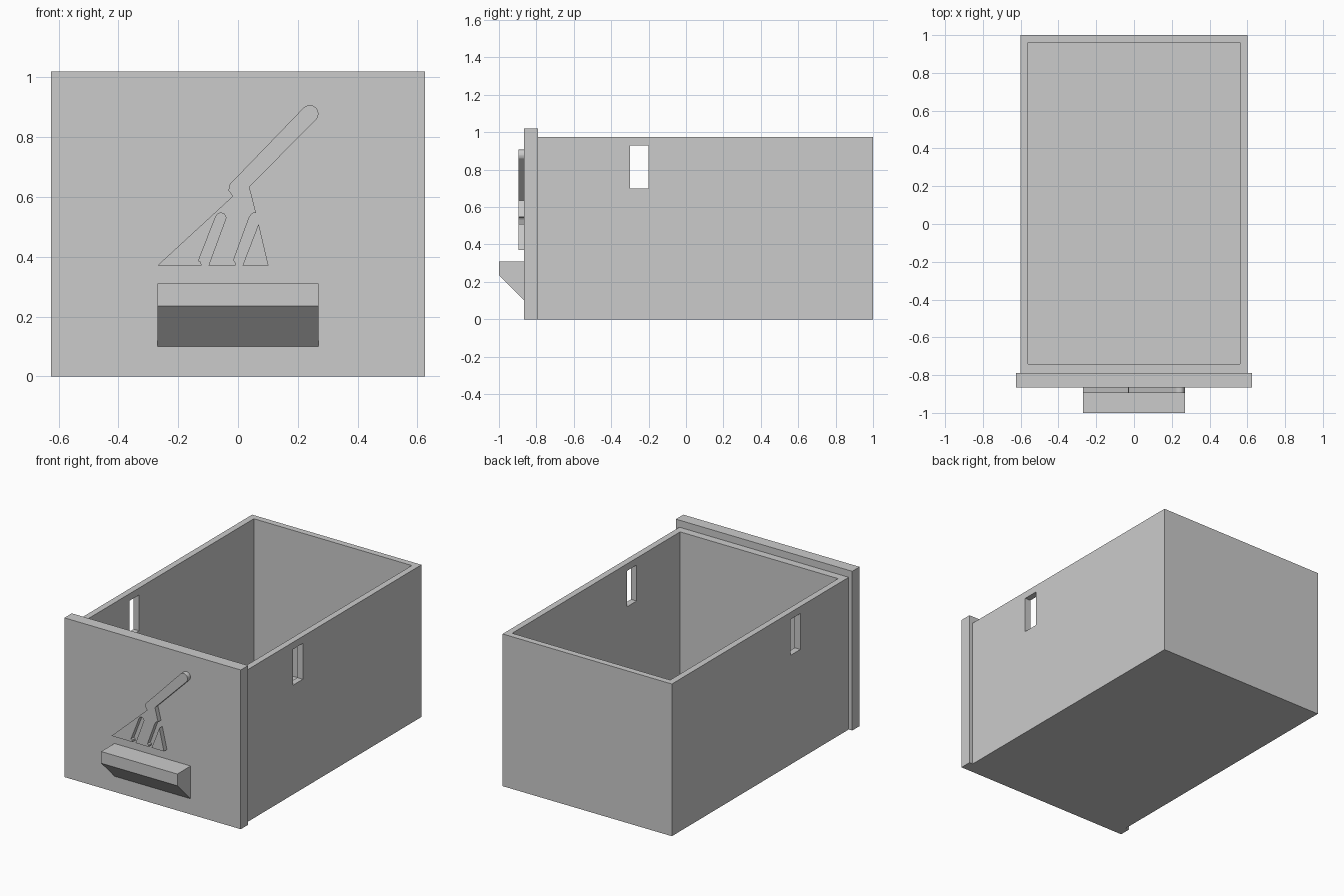
import bpy
import bmesh
from math import radians, sin, cos

cube = bpy.data.objects.get("Cube")
if cube:
    bpy.data.objects.remove(cube, do_unlink=True)

grey = bpy.data.materials.new("plain grey")
grey.use_nodes = True
COLOUR = (0.6, 0.6, 0.6, 1)
grey.diffuse_color = COLOUR
grey.node_tree.nodes["Principled BSDF"].inputs["Base Color"].default_value = COLOUR


def extrude(name, outline, vector):
    """Solid made by sweeping a flat outline along a vector."""
    bm = bmesh.new()
    face = bm.faces.new([bm.verts.new(p) for p in outline])
    swept = bmesh.ops.extrude_face_region(bm, geom=[face])["geom"]
    verts = [g for g in swept if isinstance(g, bmesh.types.BMVert)]
    bmesh.ops.translate(bm, verts=verts, vec=vector)
    bmesh.ops.recalc_face_normals(bm, faces=bm.faces)
    mesh = bpy.data.meshes.new(name)
    bm.to_mesh(mesh)
    bm.free()
    mesh.materials.append(grey)
    obj = bpy.data.objects.new(name, mesh)
    bpy.context.collection.objects.link(obj)
    return obj


def block(name, x, y, z):
    """Box from its extents on each axis."""
    base = [(x[0], y[0], z[0]), (x[1], y[0], z[0]), (x[1], y[1], z[0]), (x[0], y[1], z[0])]
    return extrude(name, base, (0, 0, z[1] - z[0]))


def cut(obj, cutter):
    cutter.hide_render = True
    mod = obj.modifiers.new("cut", 'BOOLEAN')
    mod.operation = 'DIFFERENCE'
    mod.solver = 'EXACT'
    mod.object = cutter
    bpy.context.view_layer.objects.active = obj
    bpy.ops.object.modifier_apply(modifier=mod.name)
    bpy.data.objects.remove(cutter, do_unlink=True)


# Open drawer box with a slot through both side walls
box = block("drawer_box", (-0.6, 0.6), (-0.79, 1), (0, 0.975))
cut(box, block("cavity_cutter", (-0.56, 0.56), (-0.74, 0.96), (0.04, 1.2)))
cut(box, block("slot_cutter", (-0.8, 0.8), (-0.3, -0.2), (0.7, 0.93)))

# Front panel, slightly wider and taller than the box
block("front_panel", (-0.625, 0.625), (-0.865, -0.79), (0, 1.02))

# Pull with a sloping underside
pull = [(-0.865, 0.31), (-1, 0.31), (-1, 0.235), (-0.865, 0.1)]
extrude("pull_handle", [(-0.27, y, z) for y, z in pull], (0.54, 0, 0))

# Raised brush: rounded stick, shoulder and slit bristles
brush = [(0.24 + 0.029 * cos(radians(a)), 0.878 + 0.029 * sin(radians(a)))
         for a in range(-45, 136, 15)]
brush += [(-0.028, 0.642), (-0.032, 0.622), (-0.018, 0.602), (-0.27, 0.37),
          (-0.122, 0.37), (-0.124, 0.382), (-0.132, 0.387), (-0.075, 0.533),
          (-0.068, 0.543), (-0.058, 0.547), (-0.046, 0.543), (-0.04, 0.53),
          (-0.099, 0.37), (-0.008, 0.37), (-0.008, 0.38), (-0.015, 0.388),
          (0.038, 0.533), (0.047, 0.545), (0.06, 0.547), (0.038, 0.634)]
tip = [(0.069, 0.51), (0.015, 0.37), (0.102, 0.37)]
for name, outline in (("brush_relief", brush), ("bristle_relief", tip)):
    extrude(name, [(x, -0.895, z) for x, z in outline], (0, 0.03, 0))
